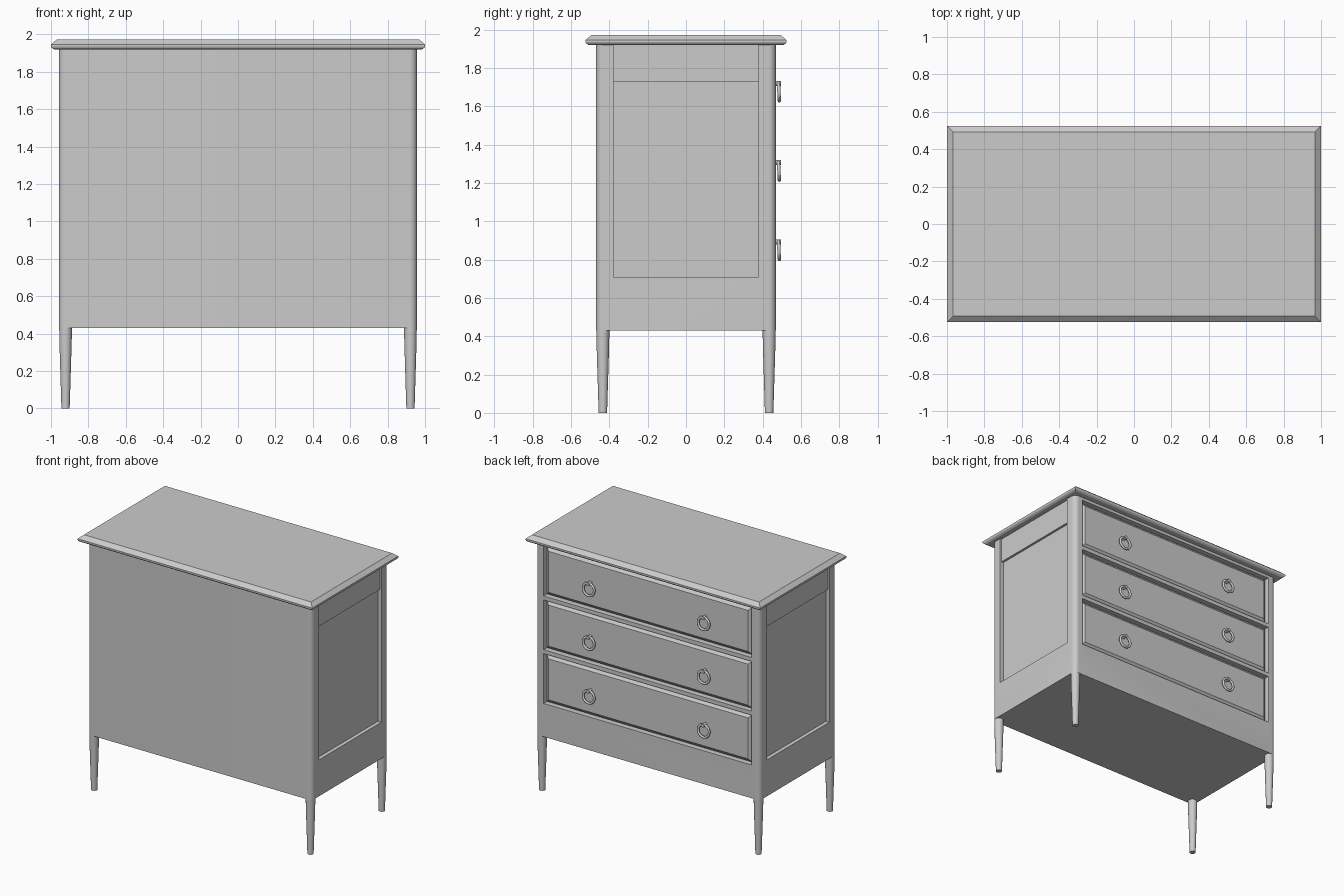
import bpy
import bmesh
from math import pi, radians, cos, sin

cube = bpy.data.objects.get("Cube")
if cube:
    bpy.data.objects.remove(cube, do_unlink=True)

GREY = (0.6, 0.6, 0.6, 1.0)
paint = bpy.data.materials.new("plain grey")
paint.diffuse_color = GREY
paint.use_nodes = True
paint.node_tree.nodes["Principled BSDF"].inputs["Base Color"].default_value = GREY


def add_object(name, bm):
    bmesh.ops.recalc_face_normals(bm, faces=bm.faces)
    mesh = bpy.data.meshes.new(name)
    bm.to_mesh(mesh)
    bm.free()
    mesh.materials.append(paint)
    obj = bpy.data.objects.new(name, mesh)
    bpy.context.collection.objects.link(obj)
    return obj


def smooth(obj, angle=35):
    bpy.ops.object.select_all(action='DESELECT')
    obj.select_set(True)
    bpy.context.view_layer.objects.active = obj
    bpy.ops.object.shade_smooth_by_angle(angle=radians(angle))


def loft(name, rings):
    """Closed solid through a stack of point rings."""
    bm = bmesh.new()
    loops = [[bm.verts.new(p) for p in ring] for ring in rings]
    for a, b in zip(loops, loops[1:]):
        for i in range(len(a)):
            j = (i + 1) % len(a)
            bm.faces.new((a[i], a[j], b[j], b[i]))
    bm.faces.new(loops[0][::-1])
    bm.faces.new(loops[-1])
    return add_object(name, bm)


def rectangle(half_a, half_b):
    return [(-half_a, -half_b), (half_a, -half_b), (half_a, half_b), (-half_a, half_b)]


def circle(x, y, z, r, sides=24):
    return [(x + r * cos(2 * pi * i / sides), y + r * sin(2 * pi * i / sides), z)
            for i in range(sides)]


def box(name, low, high):
    ends = [[(low[0], low[1]), (high[0], low[1]), (high[0], high[1]), (low[0], high[1])]] * 2
    return loft(name, [[(x, y, z) for x, y in ring] for ring, z in zip(ends, (low[2], high[2]))])


def cut(obj, low, high):
    """Carve a box-shaped recess and discard the cutter."""
    cutter = box("recess_cutter", low, high)
    cutter.hide_render = True
    mod = obj.modifiers.new("recess", 'BOOLEAN')
    mod.operation = 'DIFFERENCE'
    mod.solver = 'EXACT'
    mod.object = cutter
    bpy.context.view_layer.update()
    graph = bpy.context.evaluated_depsgraph_get()
    mesh = bpy.data.meshes.new_from_object(obj.evaluated_get(graph))
    obj.modifiers.clear()
    obj.data = mesh
    bpy.data.objects.remove(cutter, do_unlink=True)


# Carcass with rounded corner posts
HX, HY, BASE, CAP = 0.957, 0.469, 0.43, 1.925
carcass = box("carcass", (-HX, -HY, BASE), (HX, HY, CAP))
bm = bmesh.new()
bm.from_mesh(carcass.data)
uprights = [e for e in bm.edges if abs(e.verts[0].co.z - e.verts[1].co.z) > 1]
bmesh.ops.bevel(bm, geom=uprights, offset=0.038, segments=8, profile=0.5, affect='EDGES')
bm.to_mesh(carcass.data)
bm.free()

# Recessed side panels, with a shallower recess for the upper rails
for side in (-1, 1):
    for low_z, high_z, depth in ((0.71, 1.73, 0.03), (1.729, 1.92, 0.012)):
        xs = sorted((side * (HX - depth), side * (HX + 0.05)))
        cut(carcass, (xs[0], -0.378, low_z), (xs[1], 0.378, high_z))

# Drawer openings, drawers and ring pulls
OPEN_X, OPEN_Z = 0.885, 0.192
for label, mid_z in (("bottom", 0.878), ("middle", 1.292), ("top", 1.706)):
    cut(carcass, (-OPEN_X, 0.425, mid_z - OPEN_Z), (OPEN_X, HY + 0.05, mid_z + OPEN_Z))
    rings = []
    for y, inset in ((0.42, 0.006), (0.437, 0.006), (0.46, 0.034)):
        rings.append([(x, y, mid_z + z)
                      for x, z in rectangle(OPEN_X - inset, OPEN_Z - inset)])
    loft(label + "_drawer_front", rings)

    for x, hand in ((0.49, "left"), (-0.49, "right")):
        bpy.ops.mesh.primitive_torus_add(
            major_segments=32, minor_segments=10, major_radius=0.047, minor_radius=0.009,
            location=(x, 0.485, mid_z - 0.03), rotation=(radians(93), 0, 0))
        ring = bpy.context.object
        ring.name = f"{label}_{hand}_pull_ring"
        ring.data.materials.append(paint)
        smooth(ring, 60)
        bpy.ops.mesh.primitive_cylinder_add(
            vertices=16, radius=0.013, depth=0.044,
            location=(x, 0.475, mid_z + 0.014), rotation=(pi / 2, 0, 0))
        stud = bpy.context.object
        stud.name = f"{label}_{hand}_pull_stud"
        stud.data.materials.append(paint)
        smooth(stud)

smooth(carcass)

# Moulded top
edge = ((1.92, 0.016), (1.928, 0.004), (1.936, 0.0), (1.946, 0.0), (1.973, 0.032))
loft("moulded_top", [[(x, y, z) for x, y in rectangle(1.0 - i, 0.525 - i)] for z, i in edge])

# Tapered round legs
for sx, hand in ((1, "left"), (-1, "right")):
    for sy, place in ((-1, "front"), (1, "back")):
        profile = ((0.0, 0.022), (0.36, 0.033), (0.44, 0.034))
        leg = loft(f"{place}_{hand}_leg",
                   [circle(sx * 0.922, sy * 0.434, z, r) for z, r in profile])
        smooth(leg)
